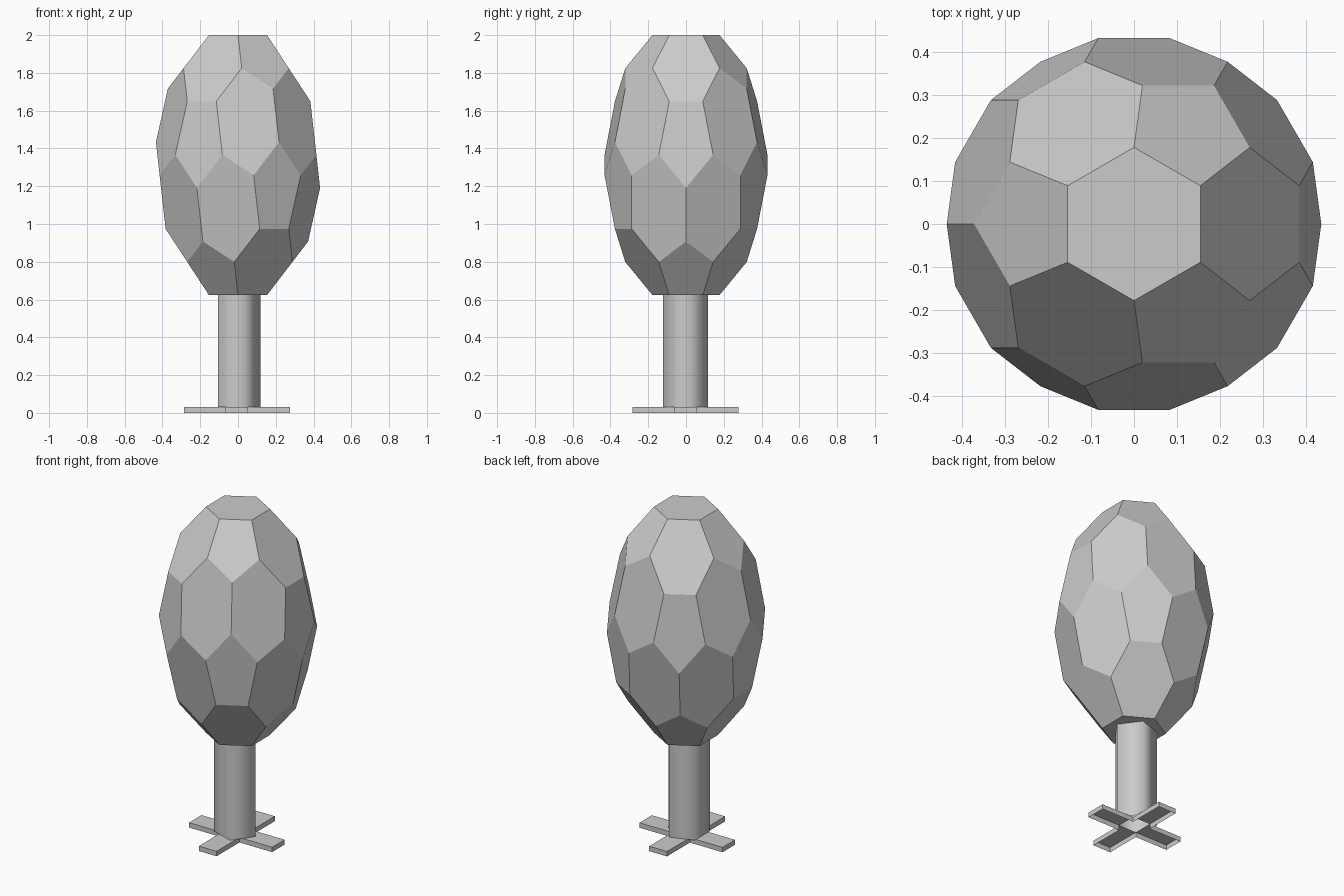
import bpy
import bmesh
from math import cos, sin, radians, pi
from mathutils import Matrix, Vector

cube = bpy.data.objects.get("Cube")
if cube:
    bpy.data.objects.remove(cube, do_unlink=True)

grey = bpy.data.materials.new("light_grey")
grey.use_nodes = True
grey.diffuse_color = (0.6, 0.6, 0.6, 1)
grey.node_tree.nodes["Principled BSDF"].inputs["Base Color"].default_value = (0.6, 0.6, 0.6, 1)


def make_object(name, bm, smooth=False):
    mesh = bpy.data.meshes.new(name)
    for face in bm.faces:
        face.smooth = smooth
    bm.to_mesh(mesh)
    bm.free()
    mesh.materials.append(grey)
    obj = bpy.data.objects.new(name, mesh)
    bpy.context.collection.objects.link(obj)
    return obj


def ring(radius, z, start):
    return [Vector((radius * cos(radians(start + a)), radius * sin(radians(start + a)), z))
            for a in (0, 120, 240)]


# Crown: an icosahedron with its corners cut off, stretched upwards
corners = (ring(0.6071, 0.7947, 60) + ring(0.9822, 0.1876, 0)
           + ring(0.9822, -0.1876, 60) + ring(0.6071, -0.7947, 0))
bm = bmesh.new()
for a in corners:
    for b in corners:
        if 0.1 < (a - b).length < 1.1:
            bm.verts.new(a.lerp(b, 1 / 3))
bmesh.ops.convex_hull(bm, input=bm.verts)
bmesh.ops.dissolve_limit(bm, angle_limit=radians(2), verts=bm.verts, edges=bm.edges)
bmesh.ops.scale(bm, vec=(0.507, 0.507, 0.866), verts=bm.verts)
bmesh.ops.translate(bm, vec=(0, 0, 1.312), verts=bm.verts)
bmesh.ops.recalc_face_normals(bm, faces=bm.faces)
make_object("crown", bm)

# Trunk: open five-sided tube with smooth shading
base = Vector((-0.006, -0.003, 0))
bottom, top = 0.03, 0.64
bm = bmesh.new()
bmesh.ops.create_cone(bm, segments=5, radius1=0.125, radius2=0.125, depth=top - bottom)
# Turn one corner towards +x
corner = max(bm.verts, key=lambda v: v.co.x).co
turn = Matrix.Rotation(-Vector((1, 0)).angle_signed(corner.xy) * -1, 4, "Z")
bmesh.ops.transform(bm, matrix=turn, verts=bm.verts)
bmesh.ops.translate(bm, vec=base + Vector((0, 0, (top + bottom) / 2)), verts=bm.verts)
make_object("trunk", bm, smooth=True)

# Stand: four thin arms in a cross, hollow underneath
inner, outer, width, height = 0.06, 0.28, 0.12, 0.03
bm = bmesh.new()
for i in range(4):
    place = (Matrix.Translation(base) @ Matrix.Rotation(i * pi / 2, 4, "Z")
             @ Matrix.Translation(((inner + outer) / 2, 0, height / 2))
             @ Matrix.Diagonal((outer - inner, width, height, 1)))
    bmesh.ops.create_cube(bm, size=1, matrix=place)
bm.normal_update()
hidden = [f for f in bm.faces if f.normal.z < -0.9
          or (f.calc_center_median() - base).xy.length < inner + 0.01]
bmesh.ops.delete(bm, geom=hidden, context="FACES")
bmesh.ops.remove_doubles(bm, verts=bm.verts, dist=0.001)
make_object("stand", bm)
